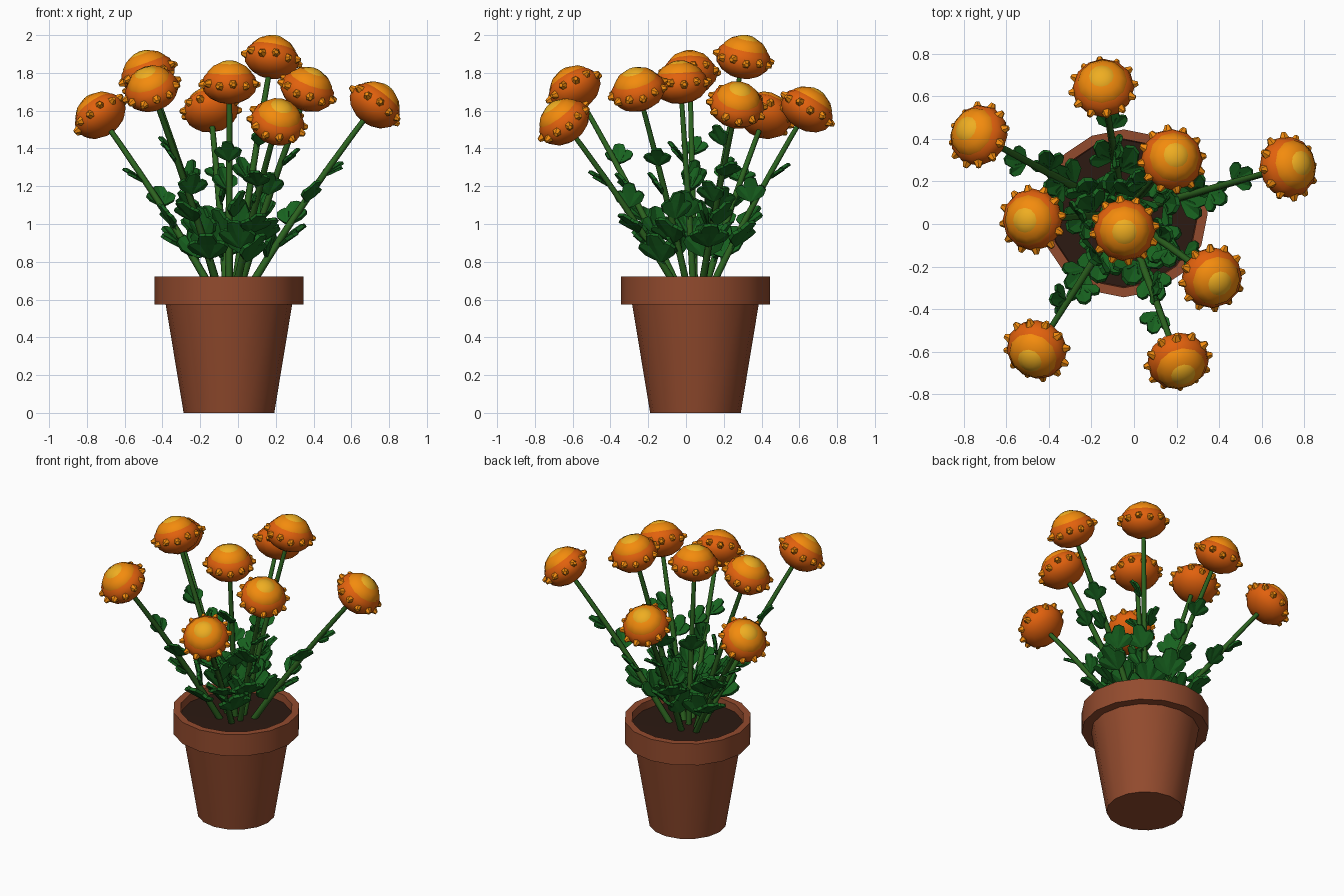
import bpy, bmesh, math, random
from mathutils import Vector, Matrix, Quaternion

if "Cube" in bpy.data.objects:
    bpy.data.objects.remove(bpy.data.objects["Cube"])

random.seed(4)
C = Vector((-0.048, 0.05, 0))          # pot centre


def mat(name, rgb):
    m = bpy.data.materials.new(name)
    m.diffuse_color = (*rgb, 1)
    m.use_nodes = True
    m.node_tree.nodes["Principled BSDF"].inputs["Base Color"].default_value = m.diffuse_color
    return m


TERRA = mat("terracotta", (0.29, 0.07, 0.027))
SOIL = mat("soil", (0.025, 0.010, 0.006))
STEM = mat("stem_green", (0.025, 0.125, 0.014))
LEAF = mat("leaf_green", (0.009, 0.125, 0.014))
DEEP = mat("deep_orange", (0.76, 0.12, 0.004))
ORANGE = mat("orange", (0.9, 0.26, 0.004))
GOLD = mat("gold", (0.86, 0.42, 0.015))


def finish(name, bm, mats, smooth=None):
    bmesh.ops.recalc_face_normals(bm, faces=bm.faces)
    me = bpy.data.meshes.new(name)
    bm.to_mesh(me)
    bm.free()
    ob = bpy.data.objects.new(name, me)
    bpy.context.collection.objects.link(ob)
    for m in mats:
        me.materials.append(m)
    if smooth:
        bpy.ops.object.select_all(action='DESELECT')
        ob.select_set(True)
        bpy.context.view_layer.objects.active = ob
        bpy.ops.object.shade_smooth_by_angle(angle=math.radians(smooth))
    return ob


def lathe(name, profile, m, n=16):
    """Closed solid of revolution; profile starts and ends on the axis."""
    bm = bmesh.new()
    rings = []
    for r, z in profile:
        k = 1 if r == 0 else n
        rings.append([bm.verts.new(C + Vector((r * math.cos(i * math.tau / n),
                      r * math.sin(i * math.tau / n), z))) for i in range(k)])
    for a, b in zip(rings, rings[1:]):
        for i in range(n):
            j = (i + 1) % n
            q = [a[i % len(a)], a[j % len(a)], b[j % len(b)], b[i % len(b)]]
            bm.faces.new(list(dict.fromkeys(q)))
    return finish(name, bm, [m], 35)


# Pot with overhanging rim, and soil
lathe("pot", [(0, 0), (0.24, 0), (0.335, 0.575), (0.395, 0.575), (0.395, 0.722),
              (0.35, 0.722), (0.34, 0.6), (0, 0.6)], TERRA)
lathe("soil", [(0, 0.59), (0.338, 0.59), (0.346, 0.672), (0, 0.675)], SOIL)


def paint(bm, start, index):
    bm.faces.ensure_lookup_table()
    for f in bm.faces[start:]:
        f.material_index = index


def flower(name, pos, axis):
    bm = bmesh.new()
    # stacked flattened domes: (radius, half height, centre height)
    for idx, (r, h, z) in enumerate([(0.147, 0.105, -0.01), (0.125, 0.09, 0.022),
                                     (0.082, 0.056, 0.061)]):
        s = len(bm.faces)
        bmesh.ops.create_uvsphere(bm, u_segments=12, v_segments=8, radius=1,
            matrix=Matrix.Translation((0, 0, z)) @ Matrix.Diagonal((r, r, h, 1)))
        paint(bm, s, idx)
    # ring of stubby buds
    s = len(bm.faces)
    for i in range(12):
        m = (Matrix.Rotation(i * math.tau / 12 + 0.13, 4, 'Z')
             @ Matrix.Translation((0.149, 0, -0.012 + 0.01 * (i % 2)))
             @ Matrix.Rotation(math.pi / 2, 4, 'Y'))
        bmesh.ops.create_cone(bm, cap_ends=True, segments=6, radius1=0.026,
                              radius2=0.011, depth=0.032, matrix=m)
    paint(bm, s, 1)
    q = Vector((0, 0, 1)).rotation_difference(axis)
    bm.transform(Matrix.Translation(pos) @ q.to_matrix().to_4x4())
    finish(name, bm, [DEEP, ORANGE, GOLD], 38)


def stem(name, pts):
    bm = bmesh.new()
    rings = []
    for k, p in enumerate(pts):
        d = (pts[min(k + 1, len(pts) - 1)] - pts[max(k - 1, 0)]).normalized()
        q = Vector((0, 0, 1)).rotation_difference(d)
        r = 0.021 - 0.007 * k / (len(pts) - 1)
        rings.append([bm.verts.new(p + q @ Vector((r * math.cos(i * math.tau / 6),
                      r * math.sin(i * math.tau / 6), 0))) for i in range(6)])
    for a, b in zip(rings, rings[1:]):
        for i in range(6):
            bm.faces.new([a[i], a[(i + 1) % 6], b[(i + 1) % 6], b[i]])
    bm.faces.new(rings[0])
    bm.faces.new(rings[-1])
    finish(name, bm, [STEM], 65)


# One lobe outline, as (length, half width, lift)
LOBE = [(0.2, 0.13, 0.02), (0.6, 0.29, 0.07), (0.92, 0.2, 0.05)]


def add_leaf(bm, origin, out, size):
    """Three lobed, slightly cupped leaf with thickness."""
    side = out.cross(Vector((0, 0, 1))).normalized()
    up = side.cross(out).normalized()
    t = up * size * 0.045
    for ang, k in ((0, 1), (0.7, 0.8), (-0.7, 0.8)):
        d = Quaternion(up, ang) @ out
        w = up.cross(d)
        root = origin + out * size * 0.22
        L = size * k * 0.8
        mid = [root + d * L * x for x in (0, 0.6, 1)]
        left = [root + d * L * x + w * L * y + up * L * z for x, y, z in LOBE]
        right = [root + d * L * x - w * L * y + up * L * z for x, y, z in LOBE]
        outline = [mid[0], *right, mid[2], *reversed(left)]
        top = [bm.verts.new(p + t) for p in outline]
        bot = [bm.verts.new(p - t) for p in outline]
        ct, cb = bm.verts.new(mid[1] + t), bm.verts.new(mid[1] - t)
        for i in range(len(top)):
            j = (i + 1) % len(top)
            bm.faces.new([top[i], top[j], ct])
            bm.faces.new([bot[j], bot[i], cb])
            bm.faces.new([top[j], top[i], bot[i], bot[j]])
    # leaf stalk
    a = [bm.verts.new(origin + v * size * 0.035) for v in (side, up, -side, -up)]
    b = [bm.verts.new(origin + out * size * 0.4 + v * size * 0.03)
         for v in (side, up, -side, -up)]
    for i in range(4):
        bm.faces.new([a[i], a[(i + 1) % 4], b[(i + 1) % 4], b[i]])


# Flower head centres
HEADS = [(-0.145, 0.645, 1.61), (-0.735, 0.42, 1.58), (0.18, 0.305, 1.885),
         (0.73, 0.27, 1.635), (-0.48, 0.02, 1.805), (-0.045, -0.03, 1.75),
         (0.37, -0.255, 1.715), (-0.46, -0.595, 1.72), (0.21, -0.65, 1.545)]

for n, h in enumerate(HEADS, 1):
    head = Vector(h)
    base = C + Vector((head.x - C.x, head.y - C.y, 0)) * 0.13
    base.z = 0.65
    span = head - base
    flat = Vector((span.x, span.y, 0))

    def along(t):                      # gently arching stem
        return base + span * t - flat * 0.12 * t * (1 - t)

    axis = (along(1) - along(0.9)).normalized()
    stem(f"stem_{n}", [along(i / 6) for i in range(6)] + [head - axis * 0.06])
    flower(f"flower_head_{n}", head, axis)

    # leaves spiral up each stem, larger and more upright near the base
    bm = bmesh.new()
    turn = n * 1.9
    for t, size, rise in ((0.13, 0.23, 2.2), (0.21, 0.22, 2.1), (0.32, 0.19, 2.0),
                          (0.45, 0.17, 1.8), (0.6, 0.155, 1.6)):
        turn += 2.4
        around = Vector((math.cos(turn), math.sin(turn), 0))
        out = (around + axis * rise * random.uniform(0.85, 1.2)).normalized()
        add_leaf(bm, along(t), out, size)
    finish(f"leaves_{n}", bm, [LEAF])
